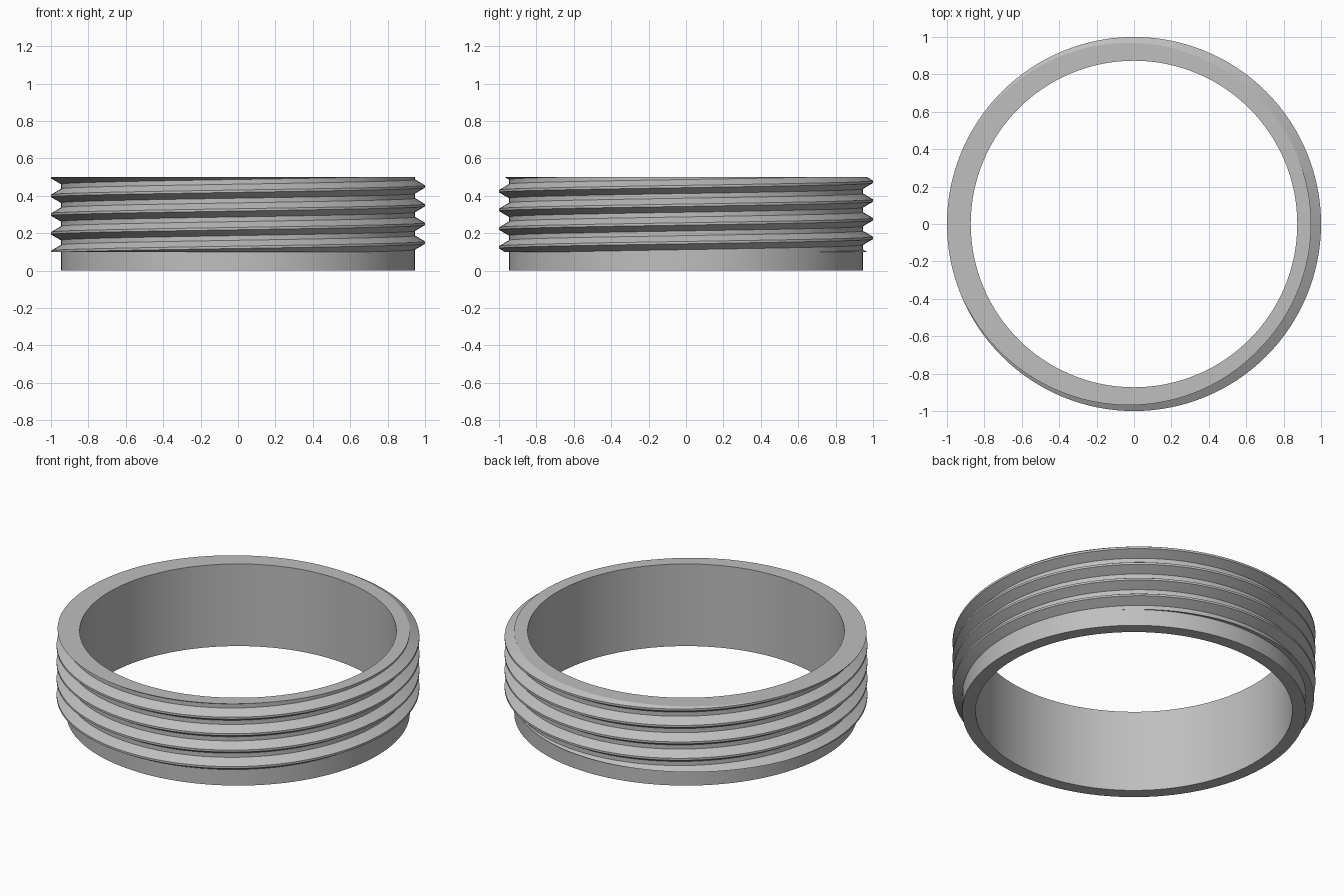
import bpy, bmesh, math

cube = bpy.data.objects.get("Cube")
if cube:
    bpy.data.objects.remove(cube, do_unlink=True)

SEGMENTS = 128
PITCH = 0.1
ROOT, CREST, BORE = 0.947, 1.0, 0.873
THREAD_BOTTOM, TOP = 0.1, 0.5
# one pitch of the thread: radius and offset from the crest centre
PROFILE = [(ROOT, -0.375), (CREST, -0.0625), (CREST, 0.0625), (ROOT, 0.375)]
TURNS = 7

grey = bpy.data.materials.new("grey")
grey.use_nodes = True
colour = (0.52, 0.52, 0.52, 1)
grey.diffuse_color = colour
grey.node_tree.nodes["Principled BSDF"].inputs["Base Color"].default_value = colour

bm = bmesh.new()

# helical thread surface, each turn joined to the next
columns = []
for i in range(SEGMENTS):
    turn = i / SEGMENTS
    a = turn * math.tau
    columns.append([
        bm.verts.new((r * math.cos(a), r * math.sin(a),
                      THREAD_BOTTOM + PITCH * (turn + k - 1.5 + dz)))
        for k in range(TURNS) for r, dz in PROFILE])
rows = len(columns[0])
step = len(PROFILE)
for i in range(SEGMENTS):
    here, there = columns[i], columns[(i + 1) % SEGMENTS]
    shift = step if i == SEGMENTS - 1 else 0
    for j in range(rows - 1 - shift):
        bm.faces.new((here[j], there[j + shift], there[j + shift + 1], here[j + 1]))


def trim(z, direction):
    """Cut the thread flat at a height and return the cut edges."""
    cut = bmesh.ops.bisect_plane(
        bm, geom=bm.verts[:] + bm.edges[:] + bm.faces[:], dist=1e-5,
        plane_co=(0, 0, z), plane_no=(0, 0, direction), clear_outer=True)
    return [e for e in cut["geom_cut"] if isinstance(e, bmesh.types.BMEdge)]


def extend(edges, radius, z):
    """Extrude a loop of edges to a circle of given radius and height."""
    new = bmesh.ops.extrude_edge_only(bm, edges=edges)["geom"]
    for v in new:
        if isinstance(v, bmesh.types.BMVert):
            s = radius / math.hypot(v.co.x, v.co.y)
            v.co = (v.co.x * s, v.co.y * s, z)
    return [e for e in new if isinstance(e, bmesh.types.BMEdge)
            and all(abs(v.co.z - z) < 1e-6 for v in e.verts)
            and all(abs(math.hypot(v.co.x, v.co.y) - radius) < 1e-5 for v in e.verts)]


trim(THREAD_BOTTOM, -1)
trim(TOP, 1)


def rim(z):
    return [e for e in bm.edges if e.is_boundary
            and all(abs(v.co.z - z) < 1e-4 for v in e.verts)]


# plain collar below the thread, then the underside
lower = extend(rim(THREAD_BOTTOM), ROOT, THREAD_BOTTOM)
lower = extend(lower, ROOT, 0)
extend(lower, BORE, 0)
# flat top rim, then the bore
upper = extend(rim(TOP), BORE, TOP)
extend(upper, BORE, 0)

bmesh.ops.remove_doubles(bm, verts=bm.verts[:], dist=0.0005)
bmesh.ops.dissolve_degenerate(bm, edges=bm.edges[:], dist=1e-5)
bmesh.ops.recalc_face_normals(bm, faces=bm.faces[:])

mesh = bpy.data.meshes.new("threaded_ring")
bm.to_mesh(mesh)
bm.free()
mesh.materials.append(grey)
ring = bpy.data.objects.new("threaded_ring", mesh)
bpy.context.collection.objects.link(ring)

bpy.ops.object.select_all(action="DESELECT")
ring.select_set(True)
bpy.context.view_layer.objects.active = ring
bpy.ops.object.shade_smooth_by_angle(angle=math.radians(25))
